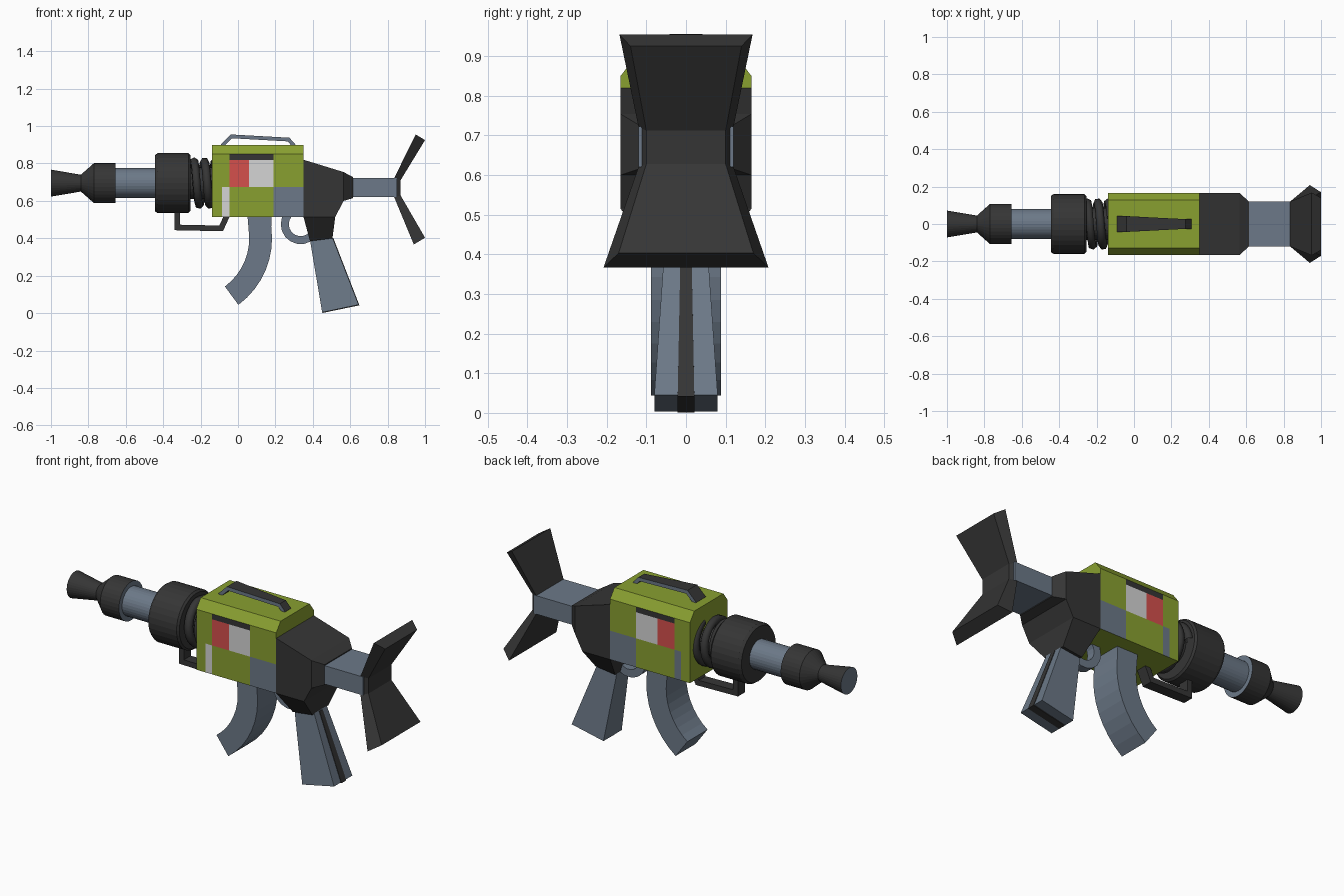
import bpy, bmesh, math
from mathutils import Vector

if "Cube" in bpy.data.objects:
    bpy.data.objects.remove(bpy.data.objects["Cube"])


def material(name, rgb):
    m = bpy.data.materials.new(name)
    m.diffuse_color = (*rgb, 1)
    m.use_nodes = True
    m.node_tree.nodes["Principled BSDF"].inputs["Base Color"].default_value = m.diffuse_color
    return m


DARK = material("charcoal", (0.036, 0.036, 0.036))
BLUE = material("slate blue", (0.150, 0.191, 0.246))
GREEN = material("olive green", (0.25, 0.35, 0.03))
RED = material("red", (0.66, 0.08, 0.073))
WHITE = material("light grey", (0.66, 0.66, 0.66))
AXIS_Z = 0.695


def finish(name, bm, mats, rule=None):
    """Turn a bmesh into an object; rule(face) returns a material index."""
    bmesh.ops.recalc_face_normals(bm, faces=bm.faces)
    bm.normal_update()
    if rule:
        for f in bm.faces:
            f.material_index = rule(f)
    me = bpy.data.meshes.new(name)
    bm.to_mesh(me)
    bm.free()
    for m in mats:
        me.materials.append(m)
    ob = bpy.data.objects.new(name, me)
    bpy.context.collection.objects.link(ob)
    return ob


def loft_rings(bm, rings):
    rings = [[bm.verts.new(p) for p in r] for r in rings]
    n = len(rings[0])
    for a, b in zip(rings, rings[1:]):
        for i in range(n):
            j = (i + 1) % n
            bm.faces.new((a[i], a[j], b[j], b[i]))
    bm.faces.new(rings[0])
    bm.faces.new(rings[-1])


def loft(name, pairs, mats, rule=None):
    """Four-sided loft; each pair is two (x, z, half width) points, mirrored in y."""
    bm = bmesh.new()
    loft_rings(bm, [[(a[0], -a[2], a[1]), (a[0], a[2], a[1]),
                     (b[0], b[2], b[1]), (b[0], -b[2], b[1])] for a, b in pairs])
    return finish(name, bm, mats, rule)


def ribbon(name, path, thick, widths, mats, rule=None):
    """Flat bar following an x-z path with mitred corners."""
    pts = [Vector(p) for p in path]
    pairs = []
    for i, p in enumerate(pts):
        d0 = (p - pts[i - 1]).normalized() if i else (pts[1] - p).normalized()
        d1 = (pts[i + 1] - p).normalized() if i < len(pts) - 1 else d0
        n = Vector((-(d0 + d1).y, (d0 + d1).x)).normalized()
        off = n * (thick / 2) / max(0.4, n.dot(Vector((-d0.y, d0.x))))
        w = widths[i] if isinstance(widths, list) else widths
        pairs.append(((*(p + off), w), (*(p - off), w)))
    return loft(name, pairs, mats, rule)


def lathe(name, profile, mats, rule=None, sides=32):
    """Turned part along x from (x, radius) points."""
    bm = bmesh.new()
    loft_rings(bm, [[(x, r * math.cos(2 * math.pi * i / sides),
                      AXIS_Z + r * math.sin(2 * math.pi * i / sides))
                     for i in range(sides)] for x, r in profile])
    return finish(name, bm, mats, rule)


# Barrel, muzzle and drum
lathe("muzzle", [(-1, .072), (-.84, .045), (-.77, .107), (-.655, .107)], [DARK, BLUE],
      lambda f: int(abs(f.normal.x) > .95))
lathe("barrel", [(-.66, .08), (-.40, .08)], [BLUE])
lathe("drum", [(-.445, .15), (-.43, .16), (-.265, .16), (-.255, .15)], [DARK])
lathe("spring_core", [(-.27, .085), (-.13, .085)], [DARK])

# Coil spring between drum and body
cu = bpy.data.curves.new("coil_spring", "CURVE")
cu.dimensions = "3D"
cu.bevel_depth = 0.023
cu.bevel_resolution = 1
sp = cu.splines.new("POLY")
turns, steps = 2.2, 60
sp.points.add(steps)
for i, p in enumerate(sp.points):
    a = 2 * math.pi * turns * i / steps
    p.co = (-.25 + .125 * i / steps, .115 * math.cos(a), AXIS_Z + .115 * math.sin(a), 1)
cu.materials.append(DARK)
bpy.context.collection.objects.link(bpy.data.objects.new("coil_spring", cu))

# Body: chamfered box cut along the colour panel borders
bm = bmesh.new()
section = [(-.165, .515), (.165, .515), (.165, .85), (.127, .90), (-.127, .90), (-.165, .85)]
loft_rings(bm, [[(x, y, z) for y, z in section] for x in (-.14, .35)])
for co, no in [((x, 0, 0), (1, 0, 0)) for x in (-.085, -.045, .06, .19)] + \
              [((0, 0, z), (0, 0, 1)) for z in (.675, .82)]:
    bmesh.ops.bisect_plane(bm, geom=bm.verts[:] + bm.edges[:] + bm.faces[:],
                           plane_co=co, plane_no=no)


def panel(f):
    c = f.calc_center_median()
    if abs(f.normal.y) < .9:
        return 0
    if c.z < .675:
        if c.x > .19:
            return 1
        if -.085 < c.x < -.045:
            return 3 if c.y < 0 else 1
    elif -.045 < c.x < .19:
        if c.z > .82:
            return 4
        return 2 if c.x < .06 else 3
    return 0


finish("body", bm, [GREEN, BLUE, RED, WHITE, DARK], panel)

# Carry handle, dark above and slate on its sides
ribbon("carry_handle", [(-.085, .895), (-.035, .945), (.27, .928), (.30, .895)], .02,
       [.042, .042, .026, .026], [DARK, BLUE], lambda f: int(abs(f.normal.y) > .5))

# Foregrip bracket under the drum
ribbon("front_bracket", [(-.325, .57), (-.325, .458), (-.09, .453), (-.055, .53)], .03, .03, [DARK])

# Rear receiver and the neck above the grip
loft("rear_receiver", [((.35, .515, .165), (.35, .82, .165)),
                       ((.52, .515, .165), (.52, .768, .165)),
                       ((.565, .60, .165), (.565, .754, .165)),
                       ((.615, .615, .12), (.615, .727, .12))], [DARK])
loft("grip_neck", [((.35, .515, .165), (.52, .515, .165)),
                   ((.385, .385, .07), (.505, .40, .07))], [DARK])

# Pistol grip with a dark strip down its back and base
loft("grip", [((.385, .39, .055), (.505, .405, .055)),
              ((.45, .004, .08), (.645, .045, .08))], [BLUE])
ribbon("grip_strip", [(.507, .40), (.645, .044), (.452, .004)], .006, [.014, .021, .021], [DARK])

# Curved magazine
mag = [((.05, .53, .088), (.18, .53, .088))]
for i in range(9):
    a = math.radians(8 - 61.6 * i / 8)
    mag.append(tuple((-.26 + r * math.cos(a), .40 + r * math.sin(a), .088) for r in (.32, .442)))
loft("magazine", mag, [BLUE])

# Trigger guard loop
ribbon("trigger_guard", [(.335 + .085 * math.cos(a), .475 + .085 * math.sin(a))
                         for a in (math.radians(140 + 20 * i) for i in range(13))],
       .042, .025, [BLUE])

# Stock tube and flared butt
loft("stock_tube", [((.60, .62, .12), (.60, .722, .12)), ((.85, .62, .12), (.85, .722, .12))], [BLUE])
loft("butt", [((.95, .955, .168), (1.0, .925, .14)),
              ((.835, .722, .12), (.87, .712, .10)),
              ((.835, .62, .12), (.87, .628, .10)),
              ((.94, .367, .208), (1.0, .403, .17))], [DARK])
